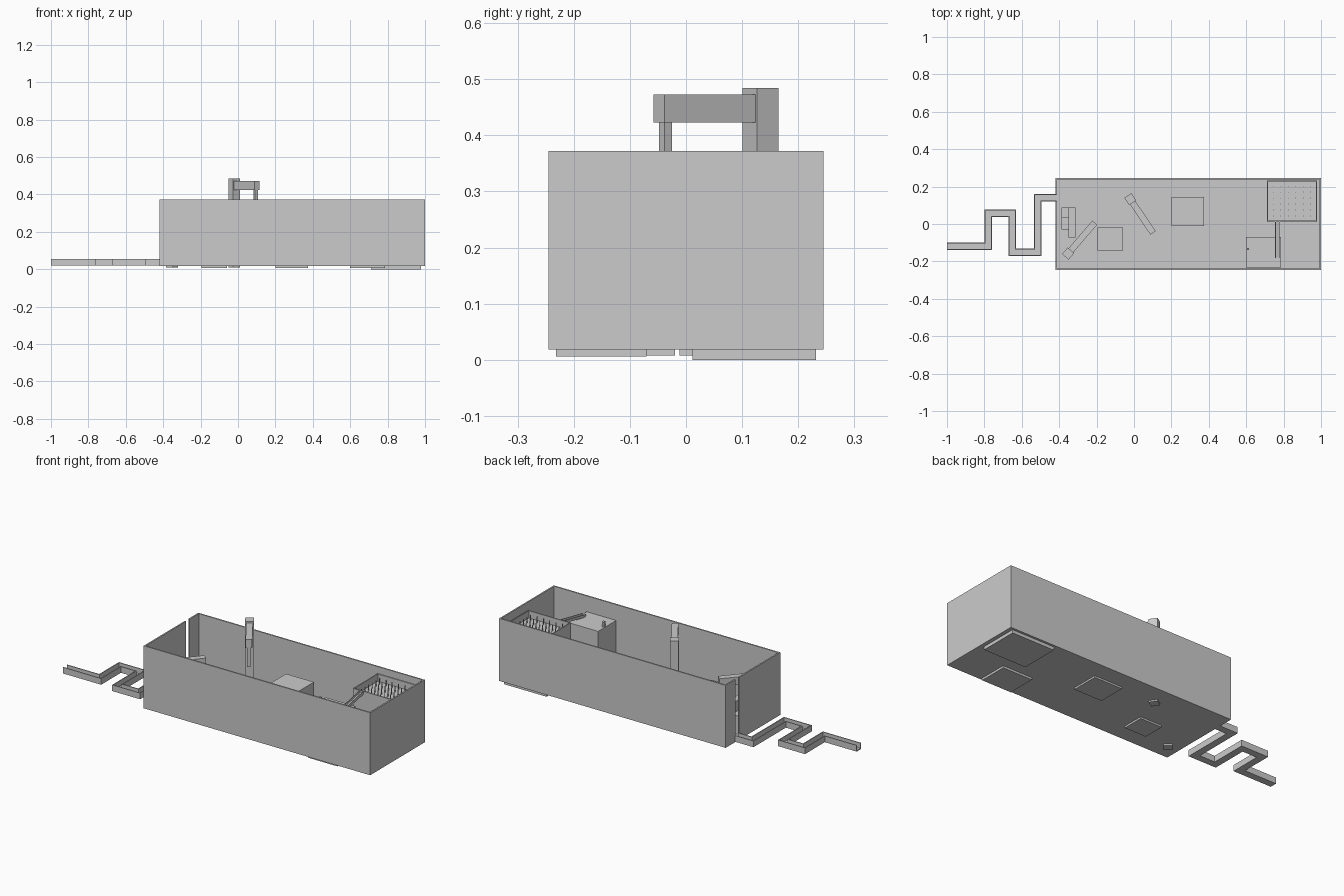
import bpy, bmesh, math
from mathutils import Vector, Matrix

if "Cube" in bpy.data.objects:
    bpy.data.objects.remove(bpy.data.objects["Cube"])


def mesh_object(name, bm):
    bmesh.ops.recalc_face_normals(bm, faces=bm.faces)
    me = bpy.data.meshes.new(name)
    bm.to_mesh(me)
    bm.free()
    ob = bpy.data.objects.new(name, me)
    bpy.context.collection.objects.link(ob)
    return ob


def add_box(bm, lo, hi, matrix=Matrix()):
    lo, hi = Vector(lo), Vector(hi)
    scale = Matrix.Diagonal((*(hi - lo), 1))
    bmesh.ops.create_cube(bm, size=1, matrix=matrix @ Matrix.Translation((lo + hi) / 2) @ scale)


def boxes(name, items, matrix=Matrix()):
    bm = bmesh.new()
    for lo, hi in items:
        add_box(bm, lo, hi, matrix)
    return mesh_object(name, bm)


def sweep(name, path, profile):
    """Sweep a closed (offset, z) profile along a flat path with mitred corners."""
    bm = bmesh.new()
    pts = [Vector(p) for p in path]
    rings = []
    for i, p in enumerate(pts):
        normals = []
        for a, b in ((i - 1, i), (i, i + 1)):
            if a >= 0 and b < len(pts):
                d = (pts[b] - pts[a]).normalized()
                normals.append(Vector((-d.y, d.x)))
        n = sum(normals, Vector((0, 0)))
        n = n / n.length_squared * len(normals)
        rings.append([bm.verts.new((*(p + n * o), z)) for o, z in profile])
    k = len(profile)
    for r, s in zip(rings, rings[1:]):
        for j in range(k):
            bm.faces.new((r[j], r[(j + 1) % k], s[(j + 1) % k], s[j]))
    bm.faces.new(rings[0])
    bm.faces.new(rings[-1])
    return mesh_object(name, bm)


def open_box(name, lo, hi, floor, wall):
    """Box with a recess in the top, cut by inset and push down."""
    bm = bmesh.new()
    add_box(bm, lo, hi)
    top = max(bm.faces, key=lambda f: f.calc_center_median().z)
    bmesh.ops.inset_region(bm, faces=[top], thickness=wall)
    inner = bmesh.ops.extrude_face_region(bm, geom=[top])
    for v in inner["geom"]:
        if isinstance(v, bmesh.types.BMVert):
            v.co.z = floor
    bmesh.ops.delete(bm, geom=[top], context="FACES")
    return mesh_object(name, bm)


def tap(name, base, tip, top, arm_lo, arm_hi, spout_z):
    """Square post through the floor with a side arm and a drop spout."""
    base, tip = Vector(base), Vector(tip)
    d = tip - base
    m = Matrix.Translation((*base, 0)) @ Matrix.Rotation(math.atan2(d.y, d.x), 4, "Z")
    n = d.length
    boxes(name, [((-.023, -.023, .01), (.023, .023, top)),
                 ((.022, -.017, arm_lo), (n, .017, arm_hi)),
                 ((n - .022, -.009, spout_z), (n - .006, .009, arm_lo + .001))], m)


# Long open tank with a full-height slot in the left wall
x0, x1, y, z0, z1, t = -.42, 1.0, .245, .018, .372, .008
boxes("tank", [((x0, -y, z0), (x1, y, z0 + t)),
               ((x0, -y, z0 + t), (x1, -y + t, z1)),
               ((x0, y - t, z0 + t), (x1, y, z1)),
               ((x1 - t, -y + t, z0 + t), (x1, y - t, z1)),
               ((x0, -y + t, z0 + t), (x0 + t, .124, z1)),
               ((x0, .156, z0 + t), (x0 + t, y - t, z1))])

# Winding outlet channel
w, i = .02, .015
sweep("outlet_channel",
      [(-.415, .14), (-.515, .14), (-.515, -.15), (-.65, -.15),
       (-.65, .057), (-.78, .057), (-.78, -.12), (-1, -.12)],
      [(-w, .02), (w, .02), (w, .055), (i, .055), (i, .026), (-i, .026), (-i, .055), (-w, .055)])

# Descending pedestals
boxes("tall_pedestal", [((.6, -.232, .006), (.785, -.07, .285))])
boxes("middle_pedestal", [((.2, -.012, .008), (.375, .145, .23))])
boxes("low_pedestal", [((-.195, -.142, .008), (-.06, -.02, .16))])
boxes("pedestal_stub", [((.604, -.14, .284), (.616, -.128, .315))])

# Peg basin
open_box("peg_basin", (.712, .012, 0), (.978, .232, .336), .295, .008)
bm = bmesh.new()
for a in range(6):
    for b in range(6):
        bmesh.ops.create_cone(bm, cap_ends=True, segments=6, radius1=.0025, radius2=.0025, depth=.035,
                              matrix=Matrix.Translation((.745 + a * .04, .042 + b * .032, .311)))
mesh_object("basin_pegs", bm)

# Sloping chute from the basin to the tall pedestal
tilt = Matrix.Translation((.767, .016, .325)) @ Matrix.Rotation(math.atan(.2), 4, "X")
boxes("chute", [((-.012, -.2, -.004), (.012, 0, 0)),
                ((-.012, -.2, 0), (-.009, 0, .012)),
                ((.009, -.2, 0), (.012, 0, .012))], tilt)

# Two swivelled taps
tap("tall_tap", (-.02, .133), (.102, -.048), .484, .423, .473, .313)
tap("short_tap", (-.352, -.158), (-.21, .007), .28, .225, .27, .13)

# Stepped block beside the slot
boxes("outlet_step", [((-.388, .035, .02), (-.35, .088, .13)),
                      ((-.35, -.072, .02), (-.313, .088, .19)),
                      ((-.388, -.03, .02), (-.35, .035, .08))])
